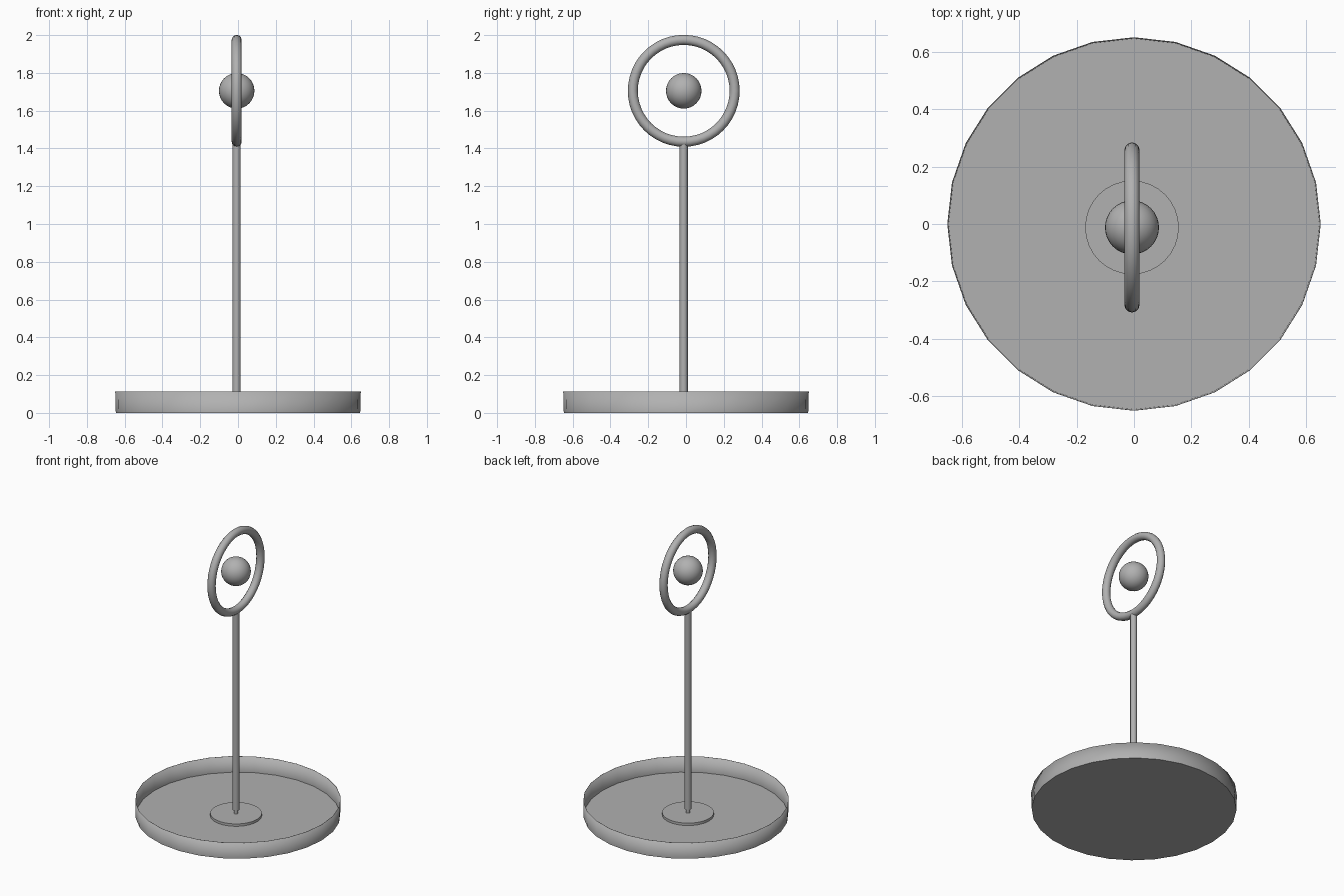
import bpy, bmesh, math

if "Cube" in bpy.data.objects:
    bpy.data.objects.remove(bpy.data.objects["Cube"])

CX, CY = -0.007, -0.012   # stand axis sits slightly off the tray centre
HEAD_Z = 1.705

grey = bpy.data.materials.new("dark_grey")
grey.diffuse_color = (0.44, 0.44, 0.44, 1)
grey.use_nodes = True
grey.node_tree.nodes["Principled BSDF"].inputs["Base Color"].default_value = grey.diffuse_color


def finish(name, angle):
    obj = bpy.context.object
    obj.name = name
    obj.data.materials.append(grey)
    bpy.ops.object.shade_smooth_by_angle(angle=math.radians(angle))


def cylinder(name, radius, z0, z1, sides):
    bpy.ops.mesh.primitive_cylinder_add(vertices=sides, radius=radius, depth=z1 - z0,
                                        location=(CX, CY, (z0 + z1) / 2))
    finish(name, 40)


# Tray: open 28-sided dish with a thin, almost vertical wall
bm = bmesh.new()
SIDES = 28
rings = []
for r, z in [(0.647, 0), (0.65, 0.112)]:
    rings.append([bm.verts.new((r * math.cos(2 * math.pi * i / SIDES),
                                r * math.sin(2 * math.pi * i / SIDES), z))
                  for i in range(SIDES)])
bm.faces.new(rings[0][::-1])
for i in range(SIDES):
    j = (i + 1) % SIDES
    bm.faces.new((rings[0][i], rings[0][j], rings[1][j], rings[1][i]))
mesh = bpy.data.meshes.new("tray")
bm.to_mesh(mesh)
bm.free()
tray = bpy.data.objects.new("tray", mesh)
bpy.context.collection.objects.link(tray)
solid = tray.modifiers.new("wall", "SOLIDIFY")
solid.thickness = 0.002
solid.offset = -1
bpy.context.view_layer.objects.active = tray
tray.select_set(True)
finish("tray", 30)

# Foot plate, narrow stub and pole
cylinder("foot_plate", 0.163, 0.003, 0.02, 32)
cylinder("pole_stub", 0.014, 0.015, 0.06, 16)
cylinder("pole", 0.0215, 0.045, 1.425, 16)

# Upright ring facing sideways
bpy.ops.mesh.primitive_torus_add(major_segments=48, minor_segments=12,
                                 major_radius=0.2695, minor_radius=0.0265,
                                 location=(CX, CY, HEAD_Z),
                                 rotation=(0, math.pi / 2, 0))
finish("ring", 60)

# Floating ball in the ring
bpy.ops.mesh.primitive_uv_sphere_add(segments=32, ring_count=16, radius=0.094,
                                     location=(CX, CY, HEAD_Z))
finish("ball", 60)
